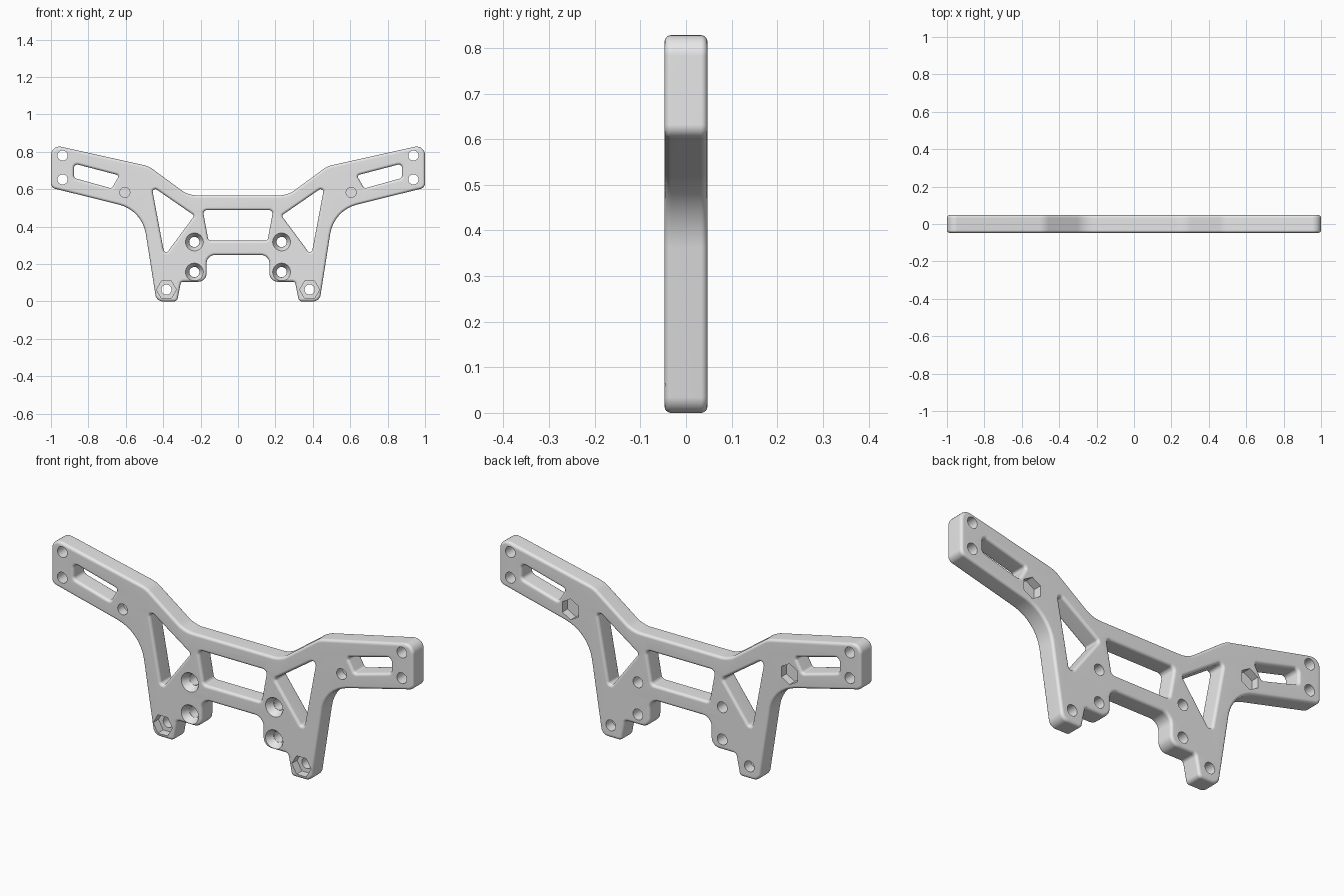
import bpy
import math
from mathutils import Vector

HALF, ROUND = 0.047, 0.014

if "Cube" in bpy.data.objects:
    bpy.data.objects.remove(bpy.data.objects["Cube"])

grey = bpy.data.materials.new("plain grey")
grey.use_nodes = True
grey.diffuse_color = (0.8, 0.8, 0.8, 1)
grey.node_tree.nodes["Principled BSDF"].inputs["Base Color"].default_value = grey.diffuse_color


def fillet(corners, steps=8):
    """Round every (x, z, radius) corner of a closed polygon."""
    path = []
    for i, (x, z, radius) in enumerate(corners):
        p = Vector((x, z))
        a = (Vector(corners[i - 1][:2]) - p).normalized()
        b = (Vector(corners[(i + 1) % len(corners)][:2]) - p).normalized()
        half = a.angle(b) / 2
        centre = p + (a + b).normalized() * radius / math.sin(half)
        start = p + a * radius / math.tan(half) - centre
        end = p + b * radius / math.tan(half) - centre
        sweep = math.atan2(start.x * end.y - start.y * end.x, start.dot(end))
        for k in range(steps + 1):
            t = sweep * k / steps
            c, s = math.cos(t), math.sin(t)
            path.append(centre + Vector((start.x * c - start.y * s, start.x * s + start.y * c)))
    return path


def mirrored(corners):
    return [(-x, z, r) for x, z, r in reversed(corners)]


# Half profiles on the +x side: (x, z, corner radius)
outline = [(0.265, 0.567, 0.14), (0.478, 0.723, 0.12), (1.0, 0.839, 0.045),
           (1.0, 0.608, 0.03), (0.513, 0.487, 0.19), (0.436, 0.0, 0.04),
           (0.326, 0.0, 0.02), (0.305, 0.105, 0.015), (0.168, 0.105, 0.045),
           (0.168, 0.248, 0.045)]
window = [(0.188, 0.488, 0.018), (0.158, 0.325, 0.018)]
brace_gap = [(0.462, 0.617, 0.014), (0.392, 0.244, 0.014), (0.233, 0.459, 0.012)]
arm_slot = [(0.877, 0.737, 0.018), (0.877, 0.66, 0.018),
            (0.675, 0.604, 0.016), (0.635, 0.674, 0.012)]

# Plate with rounded rims and cut-out windows
curve = bpy.data.curves.new("tower_plate", "CURVE")
curve.dimensions = "2D"
curve.fill_mode = "BOTH"
curve.extrude = HALF - ROUND
curve.bevel_depth = ROUND
curve.bevel_resolution = 3
curve.offset = -ROUND
loops = [outline + mirrored(outline), window + mirrored(window)]
for gap in (brace_gap, arm_slot):
    loops += [gap, mirrored(gap)]
for loop in loops:
    pts = fillet(loop)
    spline = curve.splines.new("POLY")
    spline.points.add(len(pts) - 1)
    for sp, p in zip(spline.points, pts):
        sp.co = (p.x, p.y, 0, 1)
    spline.use_cyclic_u = True
plate = bpy.data.objects.new("tower_plate", curve)
bpy.context.collection.objects.link(plate)
plate.rotation_euler.x = math.pi / 2


def activate(ob):
    bpy.ops.object.select_all(action="DESELECT")
    ob.select_set(True)
    bpy.context.view_layer.objects.active = ob


activate(plate)
bpy.ops.object.convert(target="MESH")
plate = bpy.context.object
bpy.ops.object.transform_apply(location=False, rotation=True, scale=False)
bpy.ops.object.mode_set(mode="EDIT")
bpy.ops.mesh.select_all(action="SELECT")
bpy.ops.mesh.remove_doubles(threshold=0.0002)
bpy.ops.mesh.normals_make_consistent(inside=False)
bpy.ops.object.mode_set(mode="OBJECT")


def cut(x, z, y0, y1, r_front, r_back, sides=32, spin=0):
    """Remove a round, conical or hexagonal pocket on both sides."""
    for side in (1, -1):
        bpy.ops.mesh.primitive_cone_add(
            vertices=sides, radius1=r_front, radius2=r_back, depth=y1 - y0,
            location=(side * x, (y0 + y1) / 2, z), rotation=(-math.pi / 2, spin, 0))
        cutter = bpy.context.object
        cutter.hide_render = True
        activate(plate)
        mod = plate.modifiers.new("cut", "BOOLEAN")
        mod.operation = "DIFFERENCE"
        mod.solver = "EXACT"
        mod.object = cutter
        bpy.ops.object.modifier_apply(modifier=mod.name)
        bpy.data.objects.remove(cutter)


OUT = HALF + 0.02
BORE = 0.027

# Through holes: arm tips, mounting tabs, feet
for x, z in [(0.938, 0.78), (0.938, 0.652), (0.233, 0.318), (0.233, 0.157), (0.383, 0.063)]:
    cut(x, z, -OUT, OUT, BORE, BORE)
# Countersinks on the front of the mounting tabs
for z in (0.318, 0.157):
    cut(0.233, z, -OUT, -HALF + 0.035, 0.059, BORE + 0.001)
# Nut pockets on the front of the feet
cut(0.383, 0.063, -OUT, -0.005, 0.053, 0.053, 6, math.pi / 6)
# Arm holes: bore in front, nut pocket behind, thin web between
cut(0.605, 0.583, -OUT, 0.0, BORE, BORE)
cut(0.605, 0.583, 0.006, OUT, 0.052, 0.052, 6)

# Finish
plate.name = "tower_plate"
plate.data.materials.clear()
plate.data.materials.append(grey)
activate(plate)
bpy.ops.object.shade_smooth_by_angle(angle=math.radians(35))
weighted = plate.modifiers.new("even shading", "WEIGHTED_NORMAL")
weighted.keep_sharp = True
